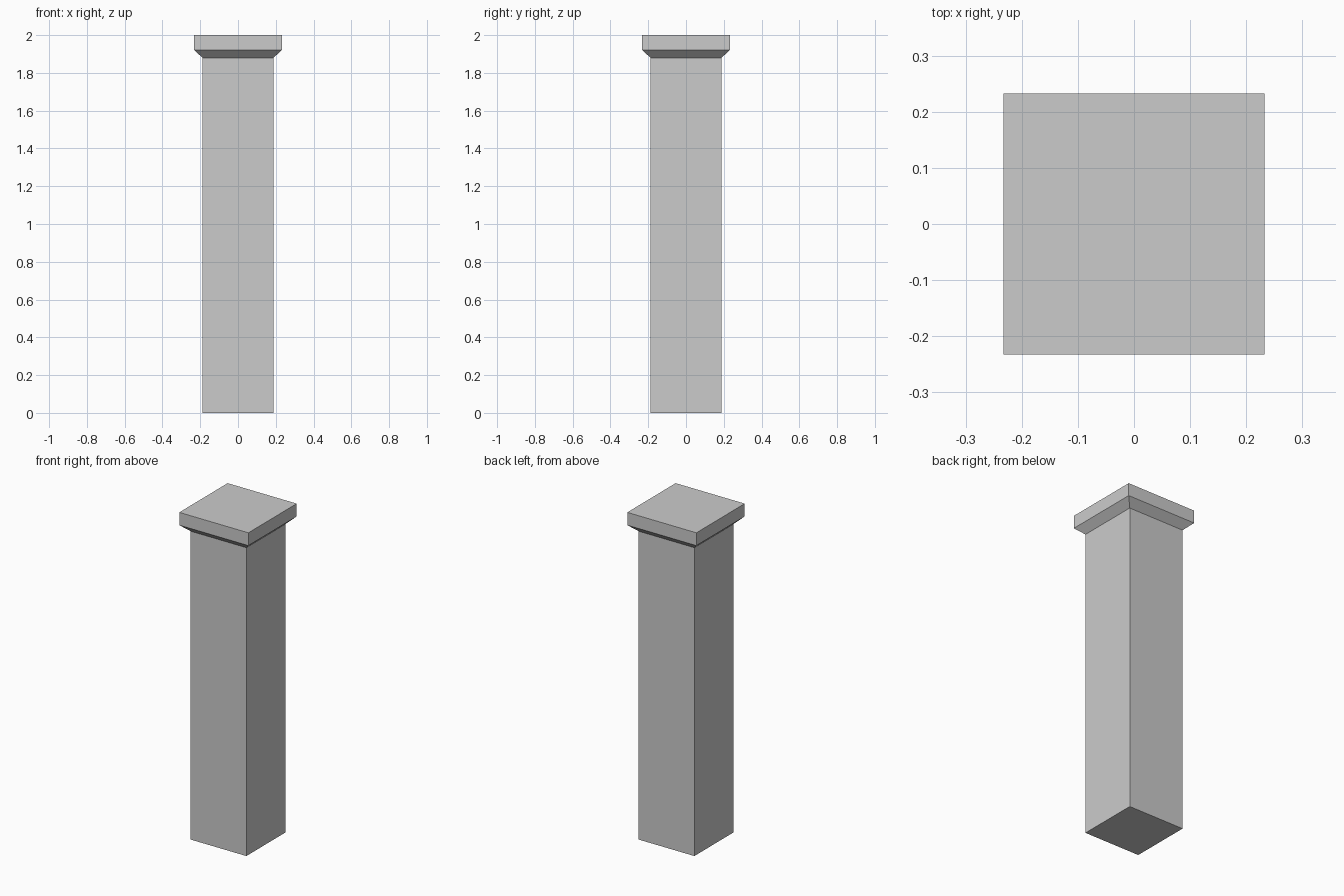
import bpy, bmesh

if "Cube" in bpy.data.objects:
    bpy.data.objects.remove(bpy.data.objects["Cube"])


def square_stack(name, sections):
    """Solid made of stacked square sections, given as (half width, z)."""
    bm = bmesh.new()
    rings = [[bm.verts.new((sx * h, sy * h, z))
              for sx, sy in ((-1, -1), (1, -1), (1, 1), (-1, 1))]
             for h, z in sections]
    bm.faces.new(rings[0][::-1])
    bm.faces.new(rings[-1])
    for low, high in zip(rings, rings[1:]):
        for i in range(4):
            j = (i + 1) % 4
            bm.faces.new((low[i], low[j], high[j], high[i]))
    mesh = bpy.data.meshes.new(name)
    bm.to_mesh(mesh)
    bm.free()
    obj = bpy.data.objects.new(name, mesh)
    bpy.context.collection.objects.link(obj)
    return obj


# Square shaft
square_stack("pillar_shaft", [(0.188, 0), (0.188, 1.88)])

# Cap: sloped underside below a flat slab
square_stack("pillar_cap", [(0.188, 1.88), (0.233, 1.922), (0.233, 2.0)])
